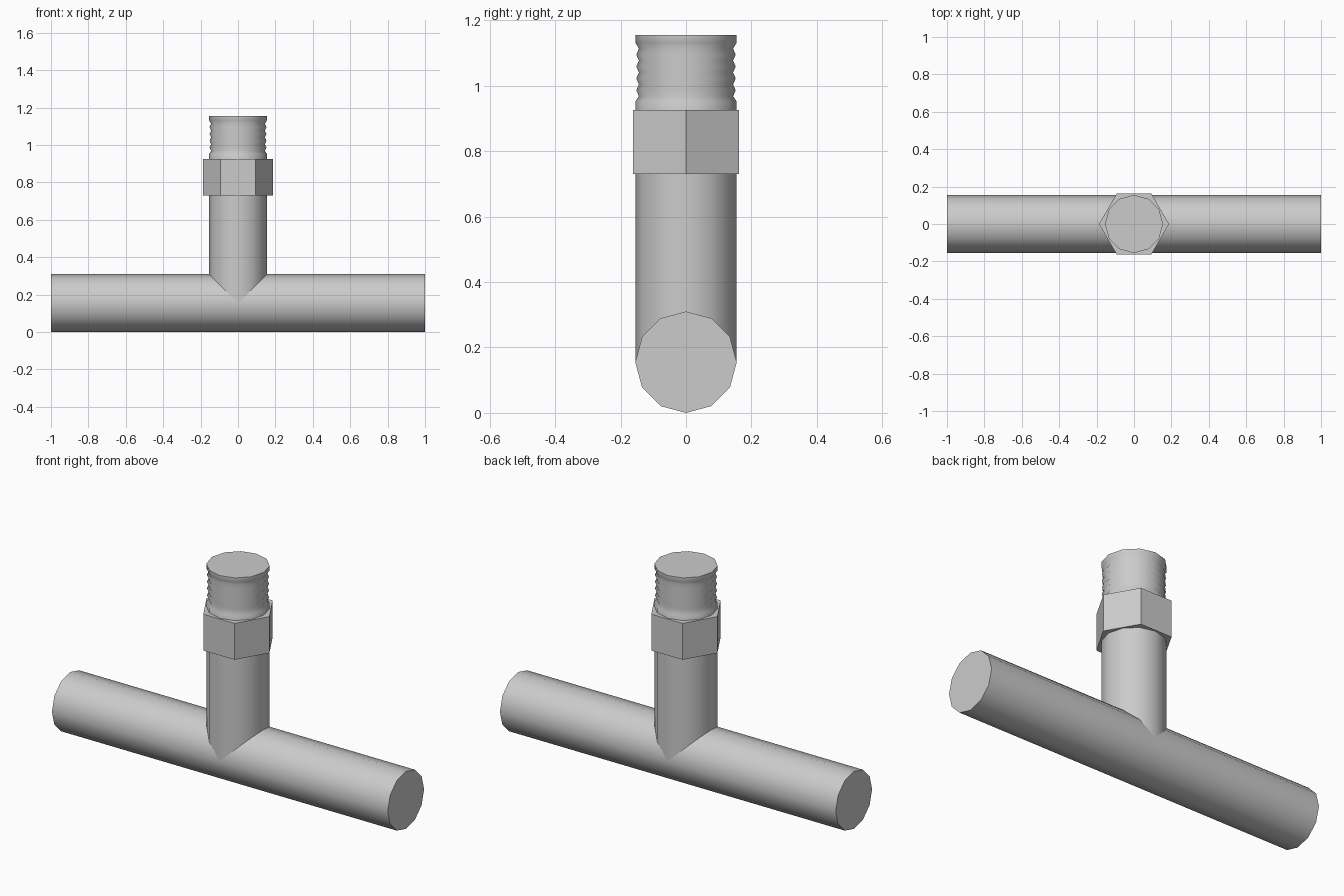
import bpy
import math

cube = bpy.data.objects.get("Cube")
if cube:
    bpy.data.objects.remove(cube, do_unlink=True)

metal = bpy.data.materials.new("grey_metal")
metal.use_nodes = True
GREY = (0.6, 0.6, 0.6, 1)
metal.diffuse_color = GREY
metal.node_tree.nodes["Principled BSDF"].inputs["Base Color"].default_value = GREY

R = 0.155  # pipe radius


def lathe(name, profile, sides, smooth=True):
    """Closed, capped solid of revolution about z from (radius, height) pairs."""
    verts = [(r * math.cos(math.tau * i / sides), r * math.sin(math.tau * i / sides), z)
             for r, z in profile for i in range(sides)]
    faces = [list(range(sides))[::-1],
             [(len(profile) - 1) * sides + i for i in range(sides)]]
    for k in range(len(profile) - 1):
        for i in range(sides):
            a, b = k * sides + i, k * sides + (i + 1) % sides
            faces.append([a, b, b + sides, a + sides])
    mesh = bpy.data.meshes.new(name)
    mesh.from_pydata(verts, [], faces)
    mesh.materials.append(metal)
    obj = bpy.data.objects.new(name, mesh)
    bpy.context.collection.objects.link(obj)
    if smooth:
        bpy.ops.object.select_all(action="DESELECT")
        obj.select_set(True)
        bpy.context.view_layer.objects.active = obj
        bpy.ops.object.shade_smooth_by_angle(angle=math.radians(60))
    return obj


# Horizontal run of the tee
run = lathe("run_pipe", [(R, -1), (R, 1)], 12)
run.rotation_euler = (0, math.pi / 2, 0)
run.location.z = R

# Vertical branch, starting on the axis of the run
lathe("branch_pipe", [(R, R), (R, 0.75)], 12)

# Hexagonal nut
lathe("hex_nut", [(0.187, 0.73), (0.187, 0.926)], 6, smooth=False)

# Threaded neck: plain collar, alternating grooves and crests, end lip
neck = [(R, 0.9), (R, 0.952)]
for i in range(9):
    neck.append((0.144 if i % 2 == 0 else 0.152, 0.968 + i * 0.0182))
neck += [(R, 1.132), (R, 1.156)]
lathe("threaded_neck", neck, 12)
